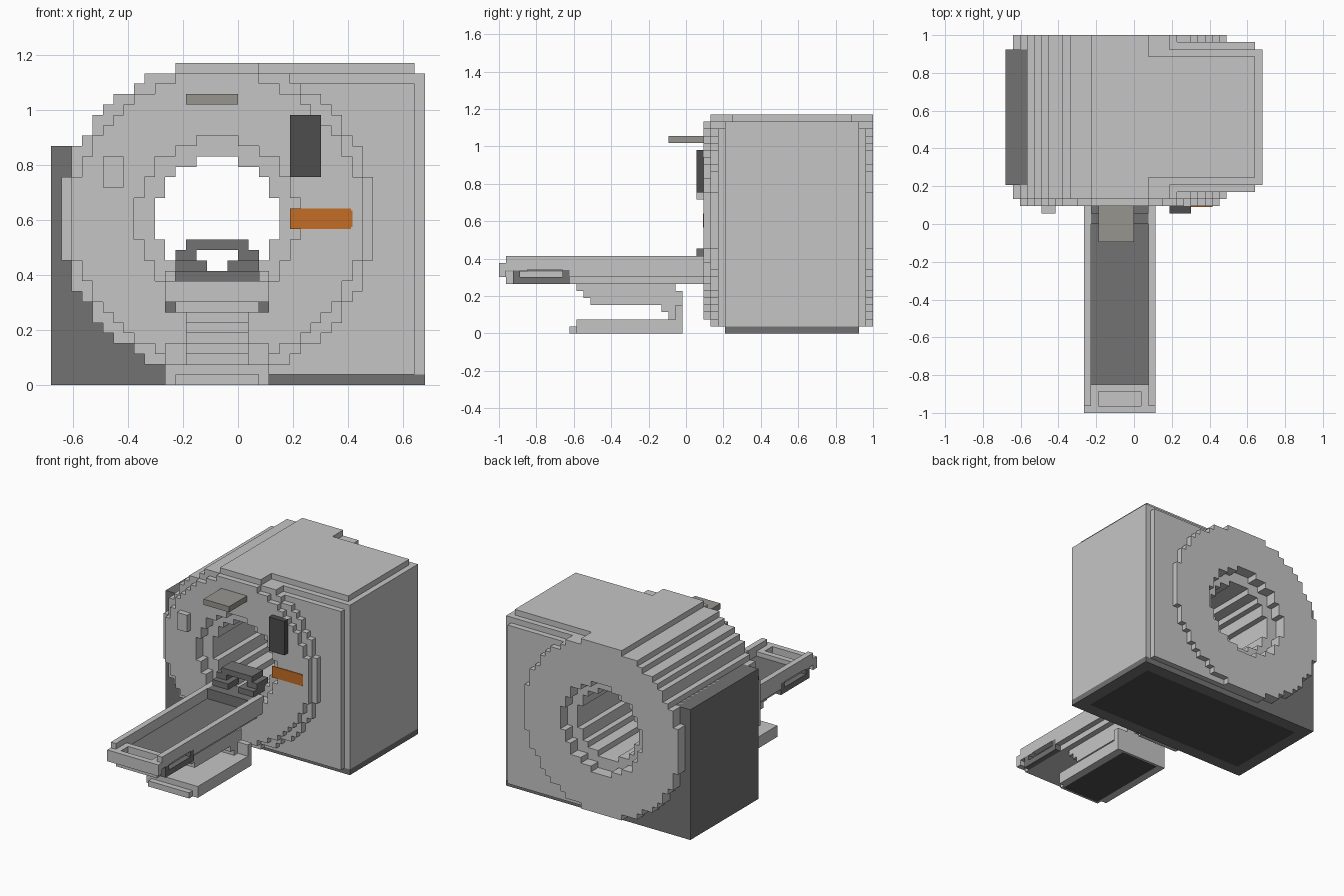
import bpy, bmesh, math
from mathutils import Vector

if "Cube" in bpy.data.objects:
    bpy.data.objects.remove(bpy.data.objects["Cube"])

U = 2 / 53            # one block of the stepped style
CX, CZ = -2, 16       # centre of the bore, in blocks


def material(name, rgb):
    m = bpy.data.materials.new(name)
    m.use_nodes = True
    m.diffuse_color = (*rgb, 1)
    m.node_tree.nodes["Principled BSDF"].inputs["Base Color"].default_value = (*rgb, 1)
    return m


LIGHT = material("light_grey", (0.56, 0.56, 0.56))
DARK = material("dark_grey", (0.17, 0.17, 0.17))
BLACK = material("near_black", (0.075, 0.075, 0.075))
WARM = material("warm_grey", (0.31, 0.30, 0.27))
ORANGE = material("orange", (0.55, 0.15, 0.017))


def finish(bm, name, *mats):
    bmesh.ops.recalc_face_normals(bm, faces=bm.faces[:])
    me = bpy.data.meshes.new(name)
    bm.to_mesh(me)
    bm.free()
    for m in mats:
        me.materials.append(m)
    ob = bpy.data.objects.new(name, me)
    bpy.context.collection.objects.link(ob)
    return ob


def add_box(bm, x0, x1, y0, y1, z0, z1):
    vs = bmesh.ops.create_cube(bm, size=1)["verts"]
    for v in vs:
        v.co = Vector((x0 if v.co.x < 0 else x1,
                       y0 if v.co.y < 0 else y1,
                       z0 if v.co.z < 0 else z1)) * U


def part(name, mat, *boxes):
    bm = bmesh.new()
    for b in boxes:
        add_box(bm, *b)
    return finish(bm, name, mat)


def mirrored(b):
    """The box and its mirror image about the table's centre line."""
    return [b, (2 * CX - b[1], 2 * CX - b[0], *b[2:])]


def slab(name, mat, box, rim):
    """Box with a black panel inset in its underside."""
    bm = bmesh.new()
    add_box(bm, *box)
    bm.normal_update()
    under = min(bm.faces, key=lambda f: f.normal.z)
    bmesh.ops.inset_region(bm, faces=[under], thickness=rim * U)
    under.material_index = 1
    return finish(bm, name, mat, BLACK)


def stepped_circle(r):
    """Outline of a circle made of whole blocks."""
    n = int(r + 0.5)
    side = []
    for z in range(-n, n):
        d = z + 0.5
        hw = sum(1 for c in range(n) if (c + 0.5) ** 2 + d * d <= r * r)
        if side and side[-1][0] == hw:
            side[-1] = (hw, z + 1)
        else:
            side += [(hw, z), (hw, z + 1)]
    return side + [(-x, z) for x, z in reversed(side)]


def ring(name, mat, outer, inner, y0, y1):
    bm = bmesh.new()
    edges = []
    for r in (outer, inner):
        vs = [bm.verts.new(((CX + x) * U, y0 * U, (CZ + z) * U))
              for x, z in stepped_circle(r)]
        edges += [bm.edges.new((vs[i - 1], vs[i])) for i in range(len(vs))]
    bmesh.ops.triangle_fill(bm, edges=edges, use_beauty=True)
    ext = bmesh.ops.extrude_face_region(bm, geom=bm.faces[:])["geom"]
    moved = [v for v in ext if isinstance(v, bmesh.types.BMVert)]
    bmesh.ops.translate(bm, verts=moved, vec=(0, (y1 - y0) * U, 0))
    return finish(bm, name, mat)


# Scanner drum: bevelled front, bore with a wider mouth at both ends
ring("drum_front", LIGHT, 14, 7.85, 2.5, 3.5)
ring("drum_front_rim", LIGHT, 15, 7.85, 3.5, 4.5)
ring("drum_middle", LIGHT, 15, 6, 4.5, 24.5)
ring("drum_back", LIGHT, 15, 7.85, 24.5, 26.5)

# Square housing on one side, stepped along its edges
part("housing", LIGHT,
     (7, 17, 4.5, 25.5, 1, 29),
     (7, 18, 5.5, 24.5, 1, 30),
     (2, 17, 4.5, 25.5, 24.5, 29),
     (2, 17, 4.5, 25.5, 1, 7),
     (2, 17, 5.5, 24.5, 24.5, 30),
     (2, 17, 6.5, 23.5, 25, 31))

# Dark side cabinet and base
part("side_cabinet", DARK,
     (-18, -10.5, 5.5, 24.5, 1, 23),
     (-18, -4, 5.5, 24.5, 1, 6))
slab("base", DARK, (-18, 18, 5.5, 24.5, 0, 1), 3)

# Fittings on the front
part("top_shelf", WARM, (-5, 0, -2.5, 2.5, 27, 28))
part("display_panel", BLACK, (5, 8, 1.5, 2.5, 20, 26))
part("control_panel", LIGHT, (-13, -11, 1.5, 2.5, 19, 22))
part("orange_badge", ORANGE,
     (5, 10.85, 2.38, 2.5, 15, 17),
     (10.85, 11, 2.38, 2.5, 15.2, 16.8))

# Patient table: rails, tray floor, slotted end
part("table", LIGHT,
     *mirrored((-7, -6, -25.5, 3, 9, 11)),
     *mirrored((-7, -5, -26.5, -22.5, 8.9, 10)),
     *mirrored((-7, -6, -16.5, 3, 8, 9)),
     (-6, 2, -25.5, 3, 7, 8.8),
     (-7, 3, -26.5, -25.5, 8, 10),
     (-5, 1, -23.5, -22.5, 8.8, 10))
part("mattress", DARK, (-6, 2, -22.5, 3, 8.8, 9.2))
part("table_grips", DARK,
     *mirrored((-7, -6, -24.5, -16.5, 7, 8)),
     *mirrored((-7, -6, -24.5, -23.5, 8, 9)),
     *mirrored((-7, -6, -17.5, -16.5, 8, 9)))

# Head support at the mouth of the bore
part("head_support", DARK,
     (-6, 2, 0, 3.4, 9.2, 11),
     *mirrored((-6, -3, 1.5, 4.5, 11, 12)),
     *mirrored((-6, -4, 2.5, 5.5, 12, 13)),
     (-5, 1, 2.5, 5.5, 13, 14))

# Pedestal: stepped bracket, column and foot
part("table_bracket", LIGHT,
     (-5, 1, -15.5, -1.5, 6, 7),
     (-5, 1, -14.5, -0.5, 5, 6),
     (-5, 1, -13.5, -0.5, 4, 5))
part("table_column", LIGHT,
     (-5, 1, -2.5, -0.5, 2, 4),
     (-5, 1, -3.5, -2.5, 3, 4),
     *mirrored((-7, -5, -1.5, -0.5, 2, 4)))
slab("foot", LIGHT, (-6, 2, -16.5, -0.5, 0, 1), 0.5)
part("foot_sides", LIGHT,
     *mirrored((-7, -6, -15.5, -0.5, 0, 2)),
     (-6, 2, -15.5, -0.5, 1, 2))
